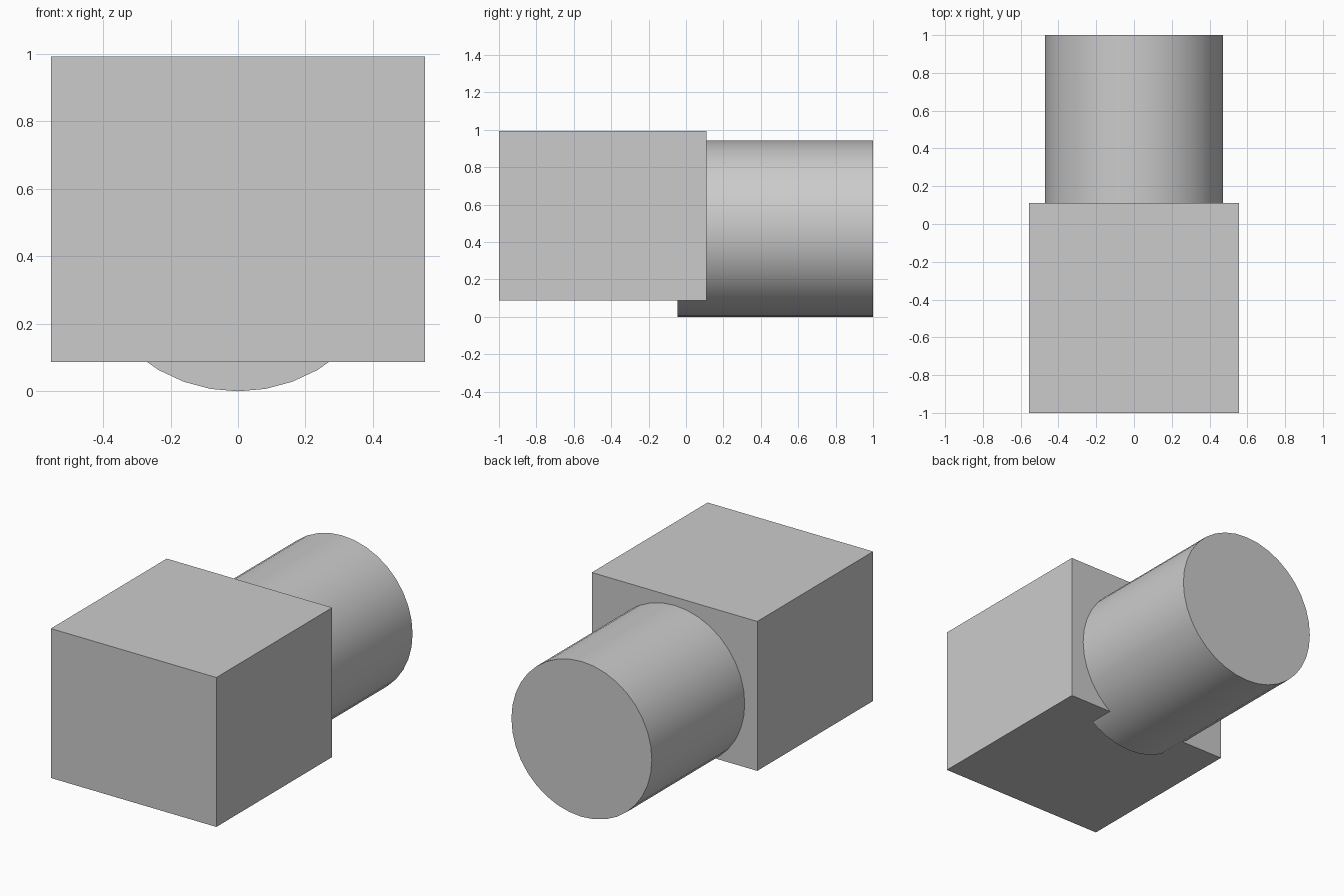
import bpy
import math

cube = bpy.data.objects.get("Cube")
if cube:
    bpy.data.objects.remove(cube, do_unlink=True)

# Single plain grey material
grey = bpy.data.materials.new("light_grey")
grey.use_nodes = True
colour = (0.6, 0.6, 0.6, 1)
grey.diffuse_color = colour
grey.node_tree.nodes["Principled BSDF"].inputs["Base Color"].default_value = colour


def finish(name):
    obj = bpy.context.object
    obj.name = name
    obj.data.materials.append(grey)
    return obj


# Square block at the front
bottom, top, front, back, width = 0.087, 0.993, -1.0, 0.11, 1.11
bpy.ops.mesh.primitive_cube_add(
    size=1, location=(0, (front + back) / 2, (bottom + top) / 2))
block = finish("front_block")
block.scale = (width, back - front, top - bottom)
bpy.ops.object.transform_apply(location=False, rotation=False, scale=True)

# Round barrel running out of the back of the block
radius, start, end = 0.471, -0.045, 1.0
bpy.ops.mesh.primitive_cylinder_add(
    vertices=36, radius=radius, depth=end - start,
    location=(0, (start + end) / 2, radius), rotation=(math.pi / 2, 0, 0))
finish("rear_barrel")
bpy.ops.object.transform_apply(location=False, rotation=True, scale=False)
bpy.ops.object.shade_smooth_by_angle(angle=math.radians(30))
